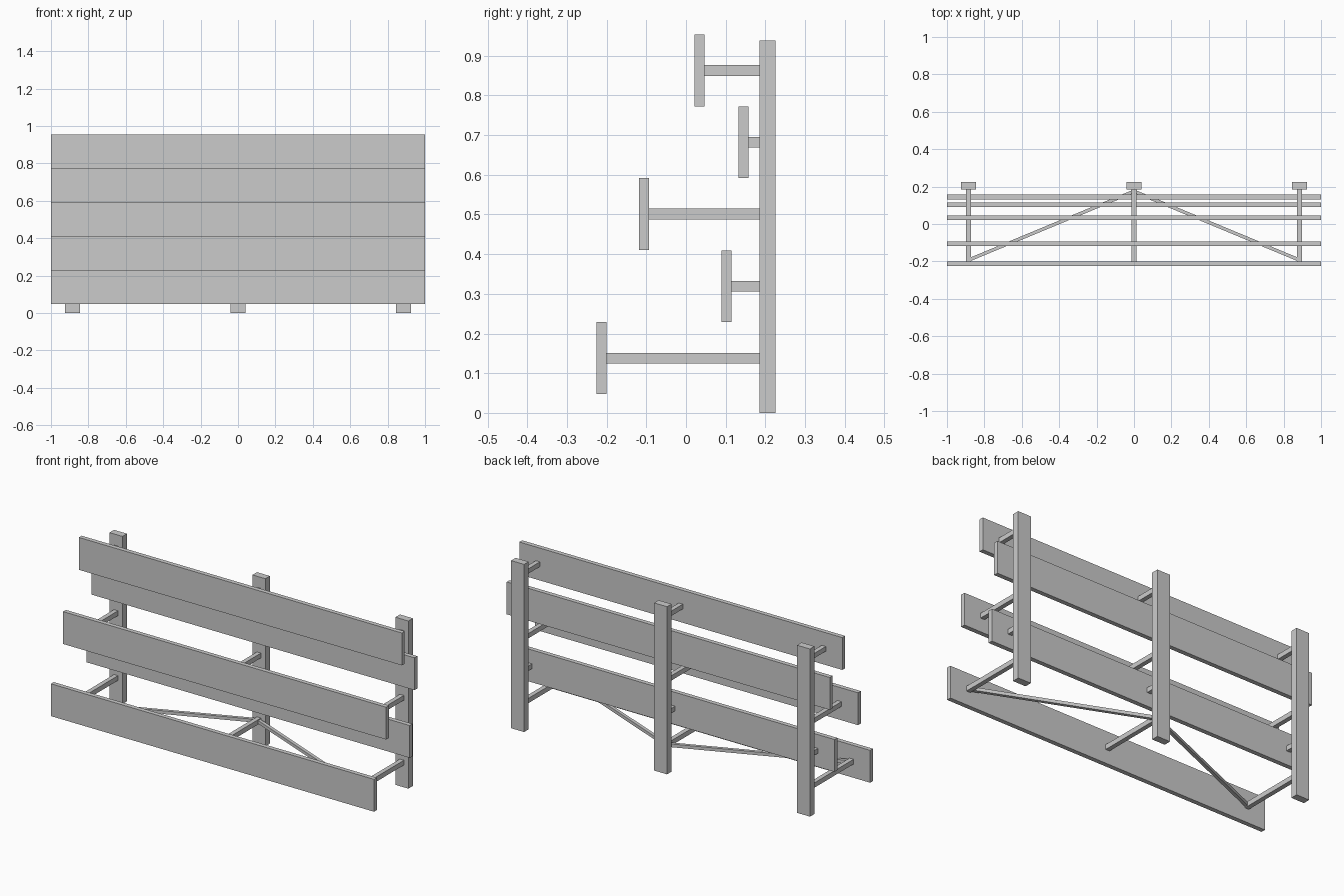
import bpy
import math

if "Cube" in bpy.data.objects:
    bpy.data.objects.remove(bpy.data.objects["Cube"])


def box(name, center, size, angle=0.0):
    bpy.ops.mesh.primitive_cube_add(size=1, location=center, rotation=(0, 0, angle))
    ob = bpy.context.object
    ob.name = name
    ob.scale = size
    bpy.ops.object.transform_apply(location=False, rotation=False, scale=True)
    return ob


POST_X = (-0.885, 0.0, 0.885)
POST_FRONT = 0.185
BOARD_T, BOARD_H = 0.025, 0.181

# board front face y and centre height, bottom to top
BOARDS = [(-0.225, 0.138), (0.09, 0.319), (-0.118, 0.501), (0.132, 0.682), (0.021, 0.863)]

# upright posts
for x in POST_X:
    box("post", (x, 0.205, 0.469), (0.08, 0.04, 0.938))

# horizontal boards and the arms that hold them
for y, z in BOARDS:
    box("board", (0, y + BOARD_T / 2, z), (2.0, BOARD_T, BOARD_H))
    back = y + BOARD_T
    for x in POST_X:
        box("support_arm", (x, (back + POST_FRONT) / 2, z),
            (0.025, POST_FRONT - back, 0.027))

# diagonal braces at the lowest arms, from outer front to centre post
for side in (-1, 1):
    x0, y0, x1, y1 = side * 0.885, -0.193, 0.0, 0.175
    box("diagonal_brace", ((x0 + x1) / 2, (y0 + y1) / 2, 0.138),
        (math.hypot(x1 - x0, y1 - y0), 0.018, 0.018),
        math.atan2(y1 - y0, x1 - x0))
